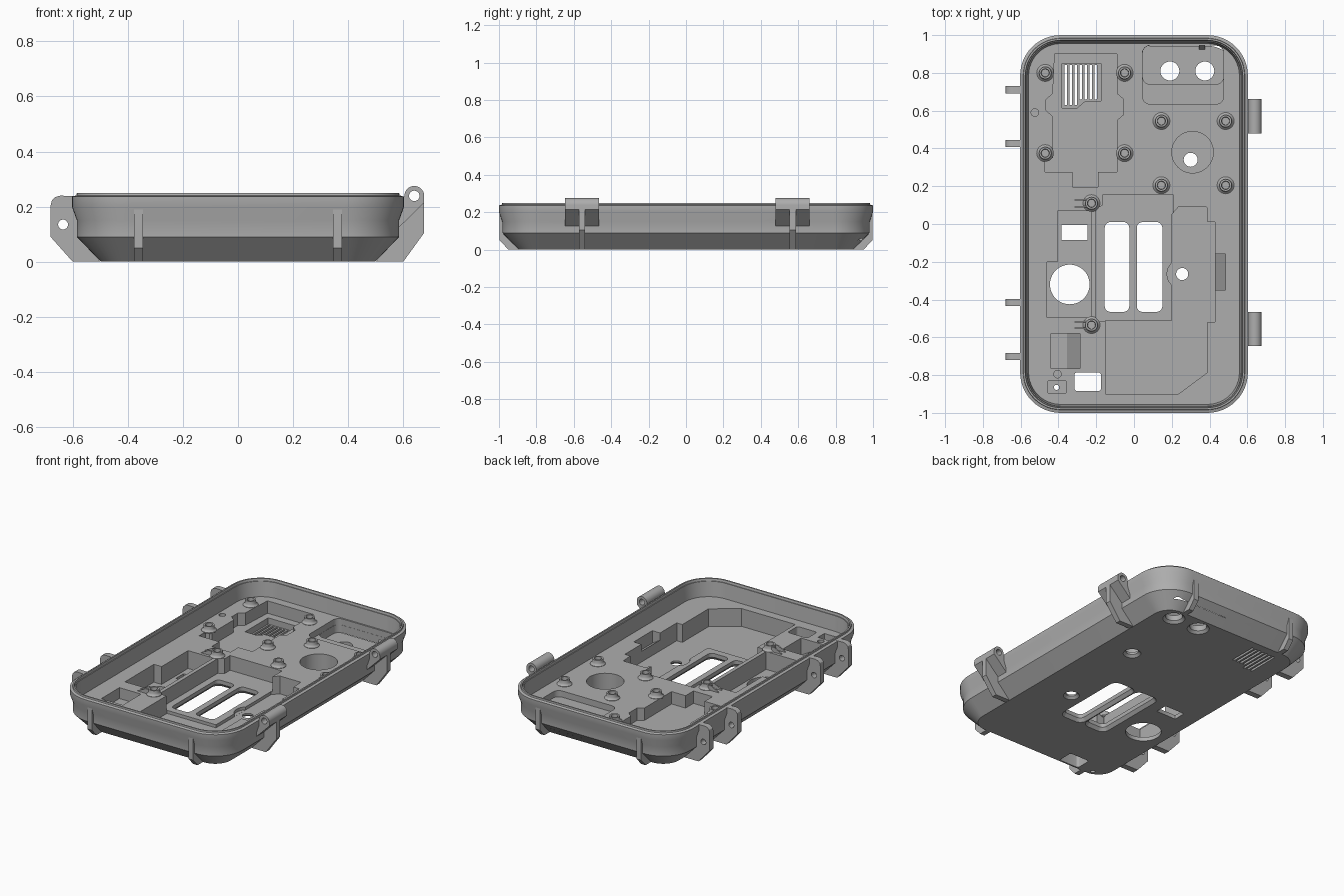
import bpy, bmesh, math
from mathutils import Vector

grey = bpy.data.materials.new("mid_grey")
grey.diffuse_color = (0.42, 0.42, 0.42, 1)


def finish(name, bm):
    bmesh.ops.recalc_face_normals(bm, faces=bm.faces)
    me = bpy.data.meshes.new(name)
    bm.to_mesh(me)
    bm.free()
    me.materials.append(grey)
    ob = bpy.data.objects.new(name, me)
    bpy.context.collection.objects.link(ob)
    return ob


def loft(name, rings):
    """Skin a stack of equal-length point rings and cap both ends."""
    bm = bmesh.new()
    vs = [[bm.verts.new(p) for p in r] for r in rings]
    for a, b in zip(vs, vs[1:]):
        for i in range(len(a)):
            j = (i + 1) % len(a)
            bm.faces.new((a[i], a[j], b[j], b[i]))
    bm.faces.new(vs[0])
    bm.faces.new(vs[-1])
    return finish(name, bm)


def prism(name, pts, a, b, axis="z"):
    """Extrude a 2D outline from a to b along an axis."""
    put = {"z": lambda p, t: (p[0], p[1], t),
           "y": lambda p, t: (p[0], t, p[1]),
           "x": lambda p, t: (t, p[0], p[1])}[axis]
    return loft(name, [[put(p, t) for p in pts] for t in (a, b)])


def circle(x, y, r, n=32):
    return [(x + r * math.cos(2 * math.pi * i / n), y + r * math.sin(2 * math.pi * i / n)) for i in range(n)]


def rounded(x0, x1, y0, y1, r, n=8):
    pts = []
    for k, (cx, cy) in enumerate(((x1 - r, y1 - r), (x0 + r, y1 - r), (x0 + r, y0 + r), (x1 - r, y0 + r))):
        for i in range(n + 1):
            a = math.pi / 2 * (k + i / n)
            pts.append((cx + r * math.cos(a), cy + r * math.sin(a)))
    return pts


def cut(ob, cutter):
    m = ob.modifiers.new("cut", "BOOLEAN")
    m.operation, m.solver, m.object = "DIFFERENCE", "EXACT", cutter
    bpy.context.view_layer.objects.active = ob
    bpy.ops.object.modifier_apply(modifier=m.name)
    bpy.data.objects.remove(cutter)


def smooth(ob):
    bpy.ops.object.select_all(action="DESELECT")
    ob.select_set(True)
    bpy.context.view_layer.objects.active = ob
    bpy.ops.object.shade_smooth_by_angle(angle=math.radians(30))


def lathe(name, x, y, profile, n=32):
    return loft(name, [[(p[0], p[1], z) for p in circle(x, y, r, n)] for r, z in profile])


# Tray: chamfered base, waist, flange, thin lip, inner wall down to the floor
FLOOR = 0.14
profile = [(0.105, 0), (0.018, 0.09), (0.018, 0.15), (0, 0.2), (0, 0.236), (0.016, 0.241), (0.018, 0.25),
           (0.027, 0.25), (0.03, 0.235), (0.035, 0.235), (0.045, FLOOR)]
tray = loft("tray", [[(x, y, z) for x, y in rounded(-0.603 + d, 0.603 - d, -1 + d, 1 - d, 0.215 - d, 12)]
                     for d, z in profile])

# Deep pockets in the floor: outline, bottom height
lower_bay = [(-0.15, -0.9), (0.235, -0.9), (0.39, -0.785), (0.39, -0.52), (0.43, -0.52), (0.43, 0.01), (0.39, 0.01),
             (0.385, 0.09), (0.235, 0.09), (0.2, 0.05), (0.2, -0.51), (-0.15, -0.51)]
slot_bay = [(-0.2, -0.515), (0.206, -0.515), (0.206, 0.155), (-0.165, 0.155), (-0.165, 0.1), (-0.2, 0.08)]
left_bay = [(-0.405, 0.07), (-0.225, 0.07), (-0.225, -0.495), (-0.46, -0.495), (-0.46, -0.2), (-0.405, -0.2)]
board_bay = [(-0.42, 0.9), (-0.09, 0.9), (-0.09, 0.69), (-0.055, 0.66), (-0.055, 0.58), (-0.09, 0.55), (-0.09, 0.275),
             (-0.19, 0.275), (-0.19, 0.195), (-0.325, 0.195), (-0.325, 0.275), (-0.47, 0.275), (-0.47, 0.35),
             (-0.43, 0.35), (-0.43, 0.57), (-0.465, 0.6), (-0.465, 0.66), (-0.43, 0.69)]
vent_bay = [(-0.38, 0.85), (-0.175, 0.85), (-0.175, 0.65), (-0.26, 0.65), (-0.3, 0.615), (-0.38, 0.615)]
pockets = [
    (lower_bay, 0.025), (slot_bay, 0.045), (left_bay, 0.025), (board_bay, 0.06), (vent_bay, 0.02),
    (rounded(0.045, 0.475, 0.635, 0.945, 0.04), 0.10),
    (rounded(0.046, 0.474, 0.74, 0.944, 0.039), 0.05),
    (circle(0.31, 0.38, 0.11, 48), 0.03),
    (circle(0.255, -0.265, 0.08), 0.026),
    (rounded(-0.455, -0.36, -0.895, -0.83, 0.004, 2), 0.05),
    (circle(-0.405, -0.795, 0.02), 0.05),
    (circle(-0.525, 0.59, 0.02), 0.1),
]
for pts, z in pockets:
    cut(tray, prism("cutter", pts, z, 0.3))

# Ramped pockets
cut(tray, prism("cutter", [(-0.44, 0.3), (-0.44, 0.07), (-0.355, 0.07), (-0.286, 0.03), (-0.285, 0.3)],
                -0.765, -0.58, "y"))
cut(tray, prism("cutter", [(0.42, 0.3), (0.42, 0.1), (0.485, 0.06), (0.486, 0.3)], -0.35, -0.16, "y"))

# Openings through the base
openings = [
    rounded(-0.155, -0.025, -0.465, 0.01, 0.03), rounded(0.015, 0.15, -0.465, 0.01, 0.03),
    rounded(-0.385, -0.245, -0.085, -0.005, 0.004, 2), rounded(-0.315, -0.175, -0.885, -0.785, 0.015, 4),
    circle(-0.34, -0.32, 0.105, 48), circle(-0.41, -0.865, 0.014, 16),
]
openings += [circle(x, y, r) for x, y, r in
             ((0.19, 0.81, 0.05), (0.375, 0.81, 0.05), (0.3, 0.34, 0.037), (0.255, -0.265, 0.032))]
for i in range(7):  # vent slots, shortened beside the chamfered corner
    x = -0.362 + i * 0.0265
    openings.append(rounded(x - 0.007, x + 0.007, 0.63 if i < 3 else 0.66, 0.842, 0.003, 2))
for pts in openings:
    cut(tray, prism("cutter", pts, -0.1, 0.3))

# Flared edges under the base
for x, y, r in ((0.19, 0.81, 0.05), (0.375, 0.81, 0.05), (0.3, 0.34, 0.037), (0.255, -0.265, 0.032)):
    cut(tray, lathe("cutter", x, y, [(r + 0.025, -0.01), (r, 0.015)]))
for x0, x1 in ((-0.155, -0.025), (0.015, 0.15)):
    cut(tray, loft("cutter", [[(x, y, z) for x, y in rounded(x0 - d, x1 + d, -0.465 - d, 0.01 + d, 0.03 + d)]
                              for d, z in ((0.025, -0.01), (0, 0.02))]))
smooth(tray)

# Screw bosses with flared foot and blind hole
bosses = [(-0.47, 0.8), (-0.05, 0.8), (-0.47, 0.375), (-0.05, 0.375), (0.145, 0.545), (0.485, 0.545),
          (0.145, 0.205), (0.485, 0.205), (-0.225, 0.11), (-0.225, -0.535)]
for x, y in bosses:
    boss = lathe("screw_boss", x, y, [(0.034, 0.04), (0.034, FLOOR - 0.01), (0.045, FLOOR - 0.005), (0.045, FLOOR + 0.002),
                                      (0.037, FLOOR + 0.008), (0.033, FLOOR + 0.016), (0.032, FLOOR + 0.035),
                                      (0.022, FLOOR + 0.035), (0.02, FLOOR + 0.005)])
    smooth(boss)

# Guide fins beside the two left bosses
for y in (0.128, 0.092, -0.517, -0.553):
    prism("guide_fin", [(-0.34, 0.135), (-0.25, 0.135), (-0.25, 0.17), (-0.27, 0.17)], y - 0.004, y + 0.004, "y")

# Latch ears on the left side
ear = [(-0.5, 0), (-0.6, 0), (-0.68, 0.09), (-0.68, 0.205), (-0.676, 0.222), (-0.663, 0.235), (-0.645, 0.24),
       (-0.59, 0.238), (-0.58, 0.2), (-0.572, 0.1)]
for y in (0.711, 0.426, -0.416, -0.701):
    ob = prism("latch_ear", ear, y - 0.019, y + 0.019, "y")
    cut(ob, prism("cutter", circle(-0.635, 0.135, 0.018, 24), y - 0.1, y + 0.1, "y"))
    smooth(ob)

# Hinge knuckles with pin hole, and the gusset under each
arc = [(0.64 + 0.036 * math.cos(a), 0.239 + 0.036 * math.sin(a)) for a in (math.pi * i / 16 for i in range(17))]
knuckle = [(0.578, 0.125), (0.585, 0.125), (0.676, 0.215)] + arc + [(0.6, 0.215), (0.578, 0.2)]
gusset = [(0.5, 0), (0.6, 0), (0.676, 0.105), (0.676, 0.225), (0.64, 0.2), (0.58, 0.2), (0.572, 0.1)]
for y in (0.57, -0.556):
    ob = prism("hinge_knuckle", knuckle, y - 0.091, y + 0.091, "y")
    cut(ob, prism("cutter", circle(0.64, 0.239, 0.019, 24), y - 0.2, y + 0.2, "y"))
    smooth(ob)
    prism("hinge_gusset", gusset, y - 0.017, y + 0.017, "y")

# Stiffening ribs on the front and back
rib = [(0.89, 0), (0.95, 0), (0.996, 0.05), (0.996, 0.2), (0.975, 0.2), (0.96, 0.1)]
for s in (-1, 1):
    for x in (-0.361, 0.361):
        prism("end_rib", [(s * y, z) for y, z in rib], x - 0.016, x + 0.016, "x")
